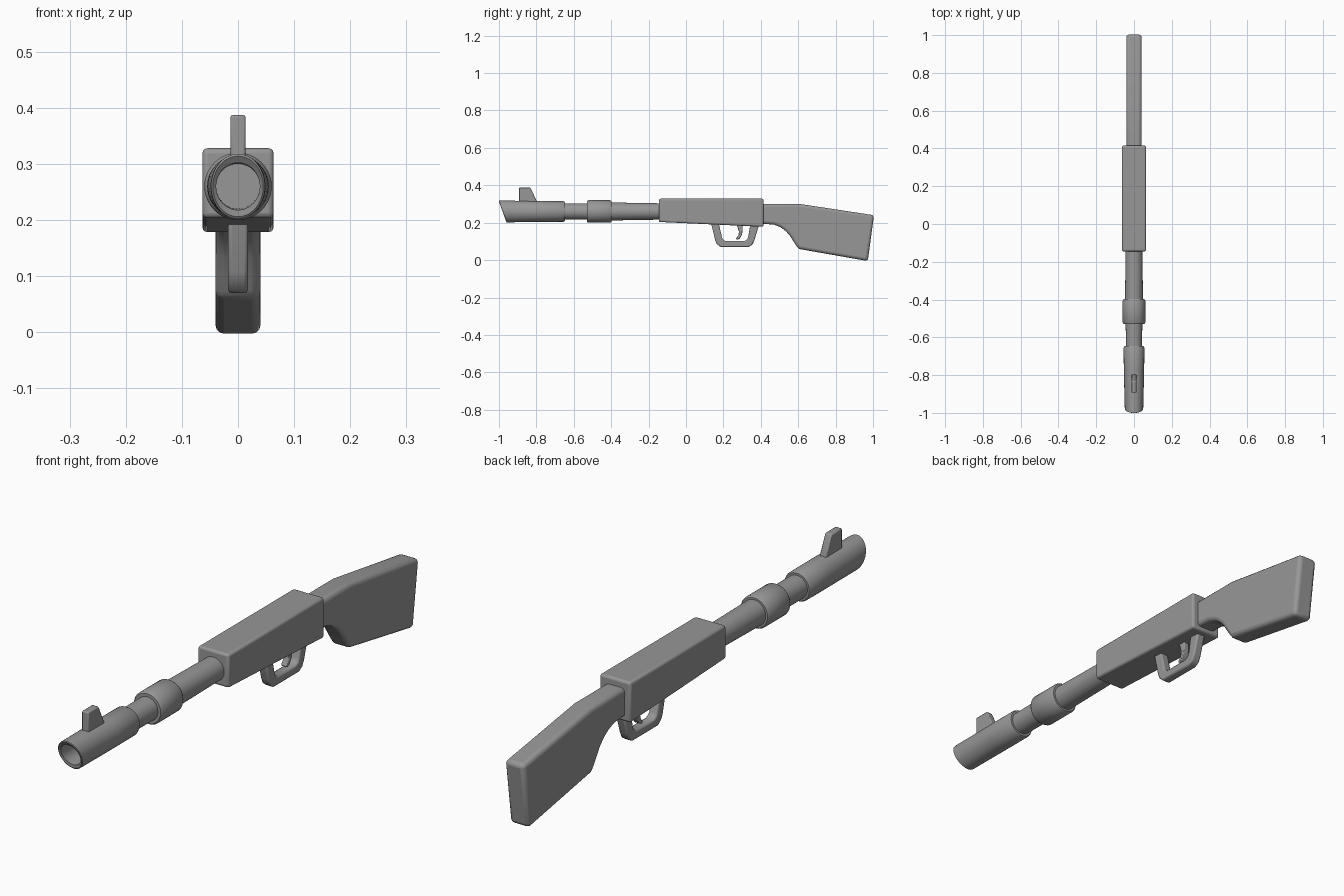
import bpy, bmesh, math

if "Cube" in bpy.data.objects:
    bpy.data.objects.remove(bpy.data.objects["Cube"])

AXIS_Z = 0.260
SEG = 40

# Dark grey finish shared by every part
grey = bpy.data.materials.new("dark_grey")
grey.diffuse_color = (0.31, 0.31, 0.31, 1)
grey.use_nodes = True
grey.node_tree.nodes["Principled BSDF"].inputs["Base Color"].default_value = grey.diffuse_color


def finish(name, bm, bevel=0.0, segments=3):
    bmesh.ops.recalc_face_normals(bm, faces=bm.faces)
    mesh = bpy.data.meshes.new(name)
    bm.to_mesh(mesh)
    bm.free()
    mesh.materials.append(grey)
    obj = bpy.data.objects.new(name, mesh)
    bpy.context.collection.objects.link(obj)
    if bevel:
        mod = obj.modifiers.new("soft_edges", 'BEVEL')
        mod.width = bevel
        mod.segments = segments
        mod.limit_method = 'ANGLE'
        mod.angle_limit = math.radians(35)
    bpy.ops.object.select_all(action='DESELECT')
    obj.select_set(True)
    bpy.context.view_layer.objects.active = obj
    bpy.ops.object.shade_smooth_by_angle(angle=math.radians(35))
    return obj


def plate(name, outline, half_width, bevel, segments=3):
    """Side outline of (y, z) points extruded evenly across x."""
    bm = bmesh.new()
    face = bm.faces.new([bm.verts.new((-half_width, y, z)) for y, z in outline])
    ext = bmesh.ops.extrude_face_region(bm, geom=[face])
    verts = [g for g in ext["geom"] if isinstance(g, bmesh.types.BMVert)]
    bmesh.ops.translate(bm, verts=verts, vec=(2 * half_width, 0, 0))
    return finish(name, bm, bevel, segments)


def tube(name, rings):
    """Rings of (y, x radius, z radius, slant) about the barrel axis, capped at both ends."""
    bm = bmesh.new()
    loops = []
    for y, rx, rz, slant in rings:
        loop = []
        for i in range(SEG):
            a = 2 * math.pi * i / SEG
            dz = rz * math.sin(a)
            loop.append(bm.verts.new((rx * math.cos(a), y - slant * dz, AXIS_Z + dz)))
        loops.append(loop)
    for a, b in zip(loops, loops[1:]):
        for i in range(SEG):
            j = (i + 1) % SEG
            bm.faces.new((a[i], a[j], b[j], b[i]))
    bm.faces.new(loops[0])
    bm.faces.new(loops[-1])
    return finish(name, bm)


# Barrel
tube("barrel", [(-0.70, 0.043, 0.043, 0), (-0.50, 0.044, 0.044, 0),
                (-0.40, 0.047, 0.048, 0), (-0.10, 0.045, 0.043, 0)])

# Barrel band
tube("barrel_band", [(-0.53, 0.044, 0.044, 0), (-0.53, 0.055, 0.055, 0), (-0.522, 0.060, 0.060, 0),
                     (-0.406, 0.060, 0.060, 0), (-0.398, 0.055, 0.055, 0), (-0.398, 0.044, 0.044, 0)])

# Hollow muzzle with a slanted mouth
s = 0.36
tube("muzzle", [(-0.647, 0.04, 0.04, 0), (-0.647, 0.051, 0.051, 0), (-0.655, 0.055, 0.055, 0),
                (-0.77, 0.054, 0.056, 0), (-0.97, 0.049, 0.058, s), (-0.979, 0.048, 0.058, s),
                (-0.981, 0.045, 0.054, s), (-0.977, 0.039, 0.042, s),
                (-0.80, 0.039, 0.040, 0)])

# Front sight
plate("front_sight", [(-0.893, 0.30), (-0.893, 0.387), (-0.832, 0.387), (-0.795, 0.31), (-0.795, 0.30)],
      0.0135, 0.004, 2)

# Receiver
plate("receiver", [(-0.145, 0.204), (-0.145, 0.328), (0.415, 0.328), (0.415, 0.178)], 0.0635, 0.009)

# Stock
plate("stock", [(0.38, 0.301), (0.603, 0.301), (1.005, 0.240), (0.972, -0.005), (0.601, 0.06),
                (0.575, 0.099), (0.553, 0.134), (0.53, 0.158), (0.505, 0.176), (0.47, 0.19), (0.38, 0.196)],
      0.040, 0.015)

# Trigger guard
plate("trigger_guard", [(0.131, 0.21), (0.156, 0.107), (0.164, 0.087), (0.184, 0.070), (0.335, 0.070),
                        (0.355, 0.083), (0.365, 0.104), (0.394, 0.20), (0.345, 0.20), (0.332, 0.122),
                        (0.325, 0.109), (0.312, 0.102), (0.211, 0.102), (0.199, 0.109), (0.193, 0.119),
                        (0.172, 0.21)],
      0.0175, 0.006, 2)

# Trigger
plate("trigger", [(0.26, 0.205), (0.277, 0.173), (0.283, 0.152), (0.28, 0.132), (0.266, 0.115),
                  (0.272, 0.108), (0.287, 0.115), (0.299, 0.135), (0.303, 0.157), (0.302, 0.205)],
      0.0115, 0.003, 2)
